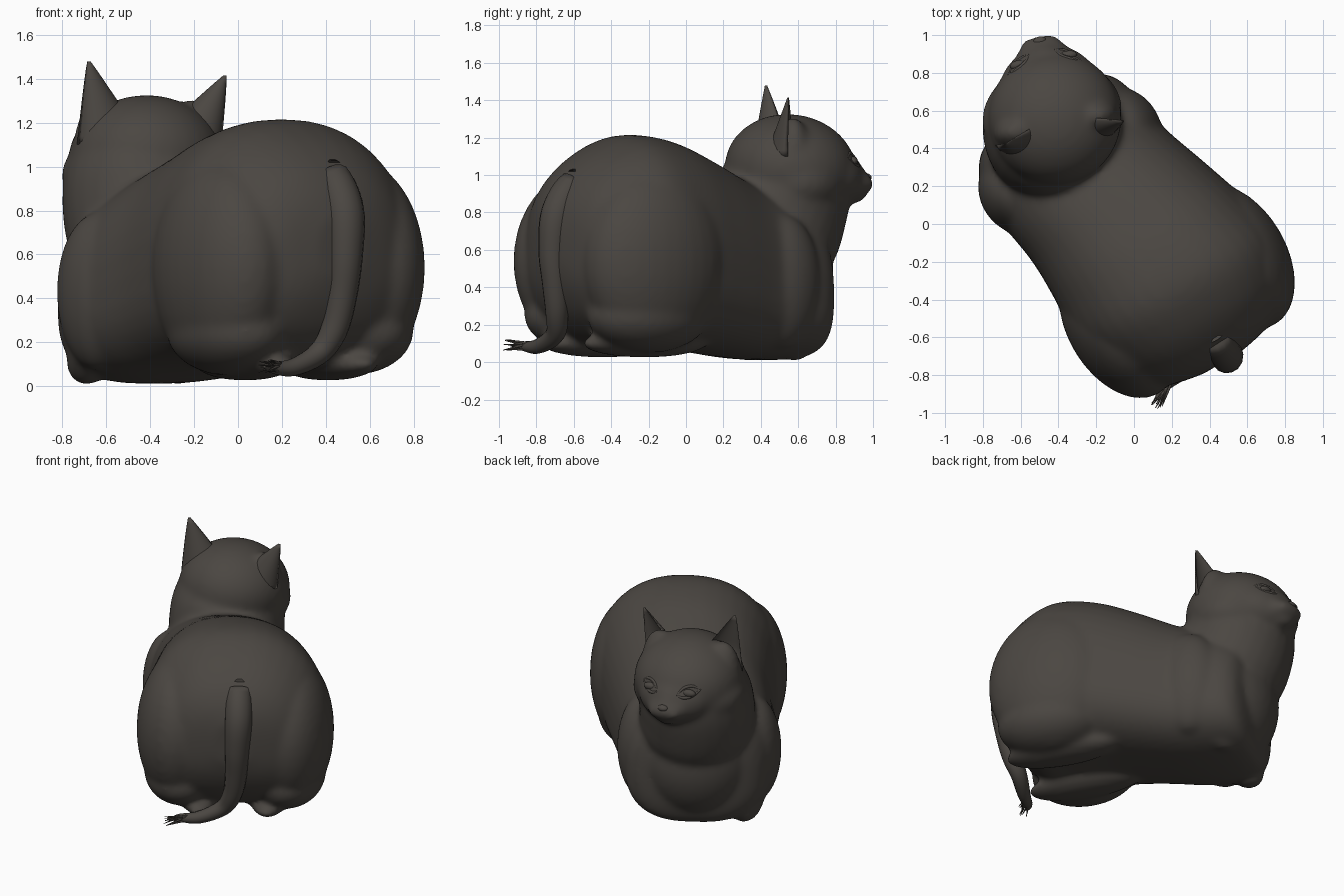
import bpy, bmesh, math, random
from mathutils import Vector, Matrix

if "Cube" in bpy.data.objects:
    bpy.data.objects.remove(bpy.data.objects["Cube"])

random.seed(3)
fur = bpy.data.materials.new("dark_fur")
fur.diffuse_color = (0.070, 0.062, 0.054, 1)
fur.use_nodes = True
fur.node_tree.nodes["Principled BSDF"].inputs["Base Color"].default_value = fur.diffuse_color

# Body frame: s runs tail to chest, t runs across. Head frame: turned a little more to the back.
AX, ACROSS = Vector((-0.51, 0.86, 0)), Vector((0.86, 0.51, 0))
FACE, SIDE = Vector((-0.19, 0.98, 0)), Vector((0.98, 0.19, 0))
HEAD = Vector((-0.42, 0.56, 0))
UP = Vector((0, 0, 1))
BODY, HEADAX = (ACROSS, AX, UP), (SIDE, FACE, UP)


def P(s, t, z):
    return AX * s + ACROSS * t + UP * z


def H(l, f, z):
    return HEAD + SIDE * l + FACE * f + UP * z


def finish(bm, name):
    bmesh.ops.recalc_face_normals(bm, faces=bm.faces)
    for f in bm.faces:
        f.smooth = True
    me = bpy.data.meshes.new(name)
    bm.to_mesh(me)
    bm.free()
    me.materials.append(fur)
    ob = bpy.data.objects.new(name, me)
    bpy.context.collection.objects.link(ob)
    return ob


def loft(bm, rings):
    rows = [[bm.verts.new(p) for p in r] for r in rings]
    for a, b in zip(rows, rows[1:]):
        n = len(a)
        for i in range(n):
            bm.faces.new((a[i], a[(i + 1) % n], b[(i + 1) % n], b[i]))
    bm.faces.new(rows[0])
    bm.faces.new(rows[-1][::-1])


def blob(bm, c, axes, radii, pitch=0):
    """Ellipsoid on (across, along, up) axes, pitched nose-down by an angle."""
    x, y, z = axes
    r = Matrix.Rotation(-pitch, 3, x)
    cols = [x * radii[0], (r @ y) * radii[1], (r @ z) * radii[2]]
    m = Matrix.Translation(c) @ Matrix(cols).transposed().to_4x4()
    bmesh.ops.create_uvsphere(bm, u_segments=32, v_segments=20, radius=1, matrix=m)


def smooth_path(rows, k=6):
    """Catmull-Rom resampling of rows of numbers."""
    q = [rows[0]] + list(rows) + [rows[-1]]
    out = []
    for i in range(1, len(q) - 2):
        for j in range(k):
            u = j / k
            out.append([0.5 * (2 * b + (c - a) * u + (2 * a - 5 * b + 4 * c - d) * u * u
                               + (3 * b - a - 3 * c + d) * u ** 3) for a, b, c, d in zip(*q[i - 1:i + 3])])
    return out + [list(rows[-1])]


def tube(bm, pts, n=14, k=6):
    path = [Vector(p) for p in smooth_path(pts, k)]
    rings = []
    for i, p in enumerate(path):
        d = (path[min(i + 1, len(path) - 1)] - path[max(i - 1, 0)]).to_3d().normalized()
        u = d.cross(AX if abs(d.dot(AX)) < 0.8 else UP).normalized()
        v = d.cross(u)
        rings.append([p.to_3d() + (u * math.cos(a) + v * math.sin(a)) * max(p.w, 0.002)
                      for a in (2 * math.pi * j / n for j in range(n))])
    loft(bm, rings)


# Trunk: s, sideways shift, half width, bottom, top
bm = bmesh.new()
sections = [(-0.87, 0.03, 0.12, 0.50, 0.78), (-0.83, 0.03, 0.30, 0.36, 0.90), (-0.75, 0.03, 0.44, 0.22, 1.02),
            (-0.60, 0.03, 0.55, 0.10, 1.14), (-0.40, 0.02, 0.60, 0.09, 1.215), (-0.15, 0.0, 0.565, 0.08, 1.185),
            (0.10, -0.04, 0.525, 0.05, 1.09), (0.35, -0.10, 0.50, 0.02, 0.98), (0.55, -0.12, 0.48, 0.01, 0.90),
            (0.70, -0.11, 0.43, 0.02, 0.82), (0.78, -0.09, 0.33, 0.06, 0.76), (0.82, -0.07, 0.15, 0.18, 0.6)]
rings = []
for s, tc, w, z0, z1 in smooth_path(sections, 4):
    ring = []
    for i in range(40):
        a = 2 * math.pi * i / 40
        c, d = math.cos(a), math.sin(a)
        e = 0.88 if d > 0 else 0.72                    # rounder above, boxier below
        x = math.copysign(abs(c) ** e, c) * w
        zm = z0 + (z1 - z0) * 0.42
        z = zm + math.copysign(abs(d) ** e, d) * ((z1 - zm) if d > 0 else (zm - z0))
        ring.append(P(s, tc + x, z))
    rings.append(ring)
loft(bm, rings)

# Haunches, hind feet tucked under, shoulders and front legs on both sides
for k in (-1, 1):
    blob(bm, P(-0.42, 0.015 + k * 0.36, 0.54), BODY, (0.27, 0.42, 0.49))
    blob(bm, P(-0.44, 0.015 + k * 0.33, 0.25), BODY, (0.25, 0.35, 0.20))
    blob(bm, P(-0.40, 0.02 + k * 0.22, 0.10), BODY, (0.14, 0.38, 0.075))
    blob(bm, P(0.46, -0.12 + k * 0.35, 0.43), BODY, (0.175, 0.22, 0.36))
    e = -0.12 + k * 0.39
    tuck = k * 0.12 if k > 0 else 0
    tube(bm, [(*P(0.38, e - k * 0.12, 0.66), 0.06), (*P(0.42, e - k * 0.03, 0.54), 0.11),
              (*P(0.45, e + k * 0.01, 0.36), 0.11), (*P(0.53, e - k * 0.03 - tuck * 0.3, 0.2), 0.09),
              (*P(0.63, e - k * 0.08 - tuck, 0.095), 0.09), (*P(0.69, e - k * 0.13 - tuck, 0.085), 0.06)], 16)

# Neck and chest front
tube(bm, [(-0.37, 0.42, 0.48, 0.32), (-0.40, 0.45, 0.65, 0.365), (-0.43, 0.49, 0.80, 0.37),
          (-0.435, 0.53, 0.95, 0.355), (-0.42, 0.55, 1.08, 0.29), (-0.42, 0.55, 1.16, 0.15)], 28)
blob(bm, Vector((-0.39, 0.44, 0.44)), BODY, (0.38, 0.34, 0.42))

# Skull, cheeks, wedge-shaped face, muzzle, chin and ear roots
blob(bm, H(0, 0.0, 1.03), HEADAX, (0.355, 0.355, 0.295), 0.15)
blob(bm, H(-0.01, 0.02, 0.96), HEADAX, (0.375, 0.29, 0.22))
blob(bm, H(0, 0.15, 1.01), HEADAX, (0.27, 0.25, 0.19), 0.35)
blob(bm, H(0, 0.24, 1.05), HEADAX, (0.13, 0.22, 0.11), 0.7)
blob(bm, H(0, 0.28, 0.955), HEADAX, (0.16, 0.165, 0.095))
for k in (-1, 1):
    blob(bm, H(k * 0.045, 0.36, 0.95), HEADAX, (0.075, 0.085, 0.05))
    blob(bm, H(k * 0.215, -0.03, 1.12), HEADAX, (0.12, 0.09, 0.19))
blob(bm, H(0, 0.31, 0.89), HEADAX, (0.085, 0.10, 0.045))
cat = finish(bm, "body_and_head")
rm = cat.modifiers.new("merge", 'REMESH')
rm.mode, rm.voxel_size, rm.use_smooth_shade = 'VOXEL', 0.018, True
sm = cat.modifiers.new("soften", 'SMOOTH')
sm.factor, sm.iterations = 0.5, 14

# Ears: crescent sections, hollow to the front, tapering to a point
for k, tip, name in ((-1, Vector((-0.68, 0.43, 1.48)), "left_ear"), (1, Vector((-0.06, 0.55, 1.415)), "right_ear")):
    bm = bmesh.new()
    base = H(k * 0.17, -0.03, 1.10)
    out = (SIDE - FACE * 0.3 * k).normalized()
    back = Vector((out.y, -out.x, 0))
    rings = []
    for i in range(11):
        u = i / 10
        c = base.lerp(tip, u)
        w, d = 0.165 * (1 - u) ** 0.95 + 0.008, 0.13 * (1 - u) + 0.008
        ring = []
        for j in range(24):
            a = 2 * math.pi * j / 24
            y = math.sin(a)
            ring.append(c + out * math.cos(a) * w + back * (y * d if y > 0 else -y * d * 0.5 * min(1, 3 * u)))
        rings.append(ring)
    loft(bm, rings)
    finish(bm, name)

# Eyes, lids and nose pad are seated on the finished face surface
bpy.context.view_layer.update()
skin = cat.evaluated_get(bpy.context.evaluated_depsgraph_get())


def on_face(l, z, lift=0.0):
    hit, p, n, _ = skin.ray_cast(H(l, 0.9, z), -FACE)
    return p + n * lift if hit else H(l, 0.3, z)


for k, name in ((-1, "left_eye"), (1, "right_eye")):
    bm = bmesh.new()
    blob(bm, on_face(k * 0.135, 1.08, -0.012), HEADAX, (0.05, 0.026, 0.026), 0.4)
    for lid in (((0.07, 1.065), (0.10, 1.105), (0.15, 1.118), (0.20, 1.095)),
                ((0.07, 1.065), (0.11, 1.052), (0.16, 1.06), (0.20, 1.095))):
        tube(bm, [(*on_face(k * l, z, -0.004), r) for (l, z), r in zip(lid, (0.005, 0.01, 0.01, 0.005))], 8)
    finish(bm, name)
bm = bmesh.new()
blob(bm, on_face(0, 0.995, -0.01), HEADAX, (0.035, 0.025, 0.02), 0.3)
finish(bm, "nose")

# Tail hanging down the rump and curling along the ground, with a tuft of hairs
bm = bmesh.new()
tube(bm, [(0.36, -0.48, 1.02, 0.03), (0.43, -0.60, 0.95, 0.08), (0.485, -0.685, 0.80, 0.09), (0.49, -0.71, 0.6, 0.08),
          (0.475, -0.70, 0.42, 0.07), (0.44, -0.69, 0.26, 0.062), (0.37, -0.70, 0.15, 0.052),
          (0.25, -0.79, 0.085, 0.04), (0.15, -0.87, 0.085, 0.025), (0.12, -0.93, 0.09, 0.006)])
finish(bm, "tail")
bm = bmesh.new()
for i in range(14):
    q = Vector((0.19, -0.83, 0.085)) + Vector([random.uniform(-0.02, 0.02) for _ in range(3)])
    e = Vector((0.12, -0.965, 0.09)) + Vector([random.uniform(-0.03, 0.03) for _ in range(3)])
    tube(bm, [(*q, 0.009), (*q.lerp(e, 0.5), 0.006), (*e, 0.002)], 5, 2)
finish(bm, "tail_tuft")
